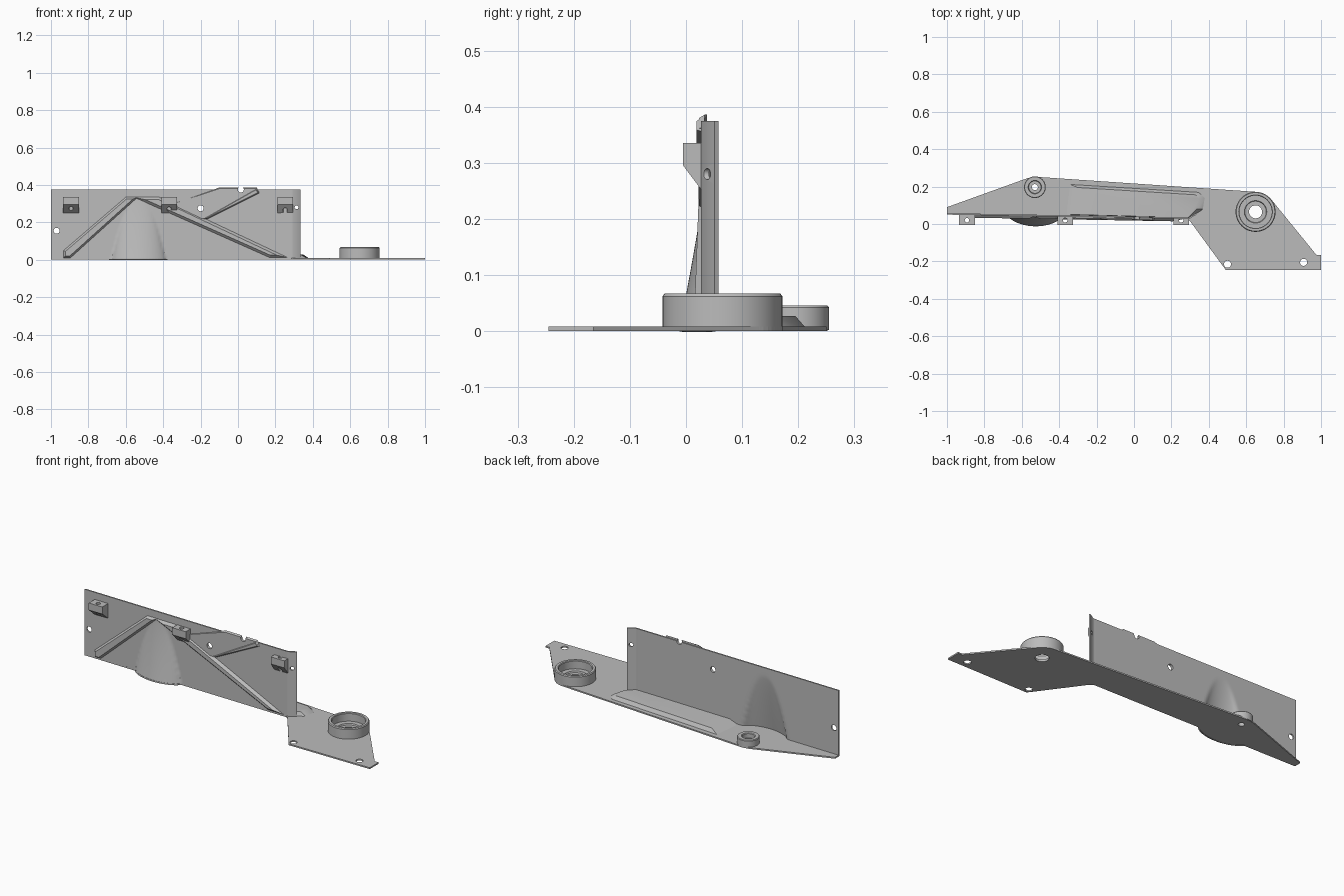
import bpy, bmesh, math
from mathutils import Vector

cube = bpy.data.objects.get("Cube")
if cube:
    bpy.data.objects.remove(cube, do_unlink=True)

COLOR = (0.5, 0.5, 0.5, 1)
metal = bpy.data.materials.new("plain_grey")
metal.use_nodes = True
metal.diffuse_color = COLOR
metal.node_tree.nodes["Principled BSDF"].inputs["Base Color"].default_value = COLOR

X_BEND, X_END, HEIGHT, SHEET = 0.295, 0.335, 0.375, 0.008
DOME_X = -0.53


def finish(name, bm):
    bmesh.ops.recalc_face_normals(bm, faces=bm.faces)
    mesh = bpy.data.meshes.new(name)
    bm.to_mesh(mesh)
    bm.free()
    mesh.materials.append(metal)
    ob = bpy.data.objects.new(name, mesh)
    bpy.context.collection.objects.link(ob)
    return ob


def apply(ob, kind, **settings):
    mod = ob.modifiers.new(kind.lower(), kind)
    for key, value in settings.items():
        setattr(mod, key, value)
    bpy.context.view_layer.objects.active = ob
    bpy.ops.object.modifier_apply(modifier=mod.name)


def smooth(ob):
    bpy.ops.object.select_all(action="DESELECT")
    ob.select_set(True)
    bpy.context.view_layer.objects.active = ob
    bpy.ops.object.shade_smooth_by_angle(angle=math.radians(35))


def loft(name, lower, upper):
    """Closed solid between two matching loops."""
    bm = bmesh.new()
    a = [bm.verts.new(p) for p in lower]
    b = [bm.verts.new(p) for p in upper]
    bm.faces.new(a)
    bm.faces.new(b)
    for i in range(len(a)):
        j = (i + 1) % len(a)
        bm.faces.new((a[i], a[j], b[j], b[i]))
    return finish(name, bm)


def hole(ob, center, radius, axis="Z", depth=0.2, sides=24):
    bm = bmesh.new()
    bmesh.ops.create_cone(bm, cap_ends=True, segments=sides, radius1=radius, radius2=radius, depth=depth)
    cutter = finish("hole_cutter", bm)
    cutter.hide_render = True
    cutter.location = center
    if axis == "Y":
        cutter.rotation_euler.x = math.pi / 2
    bpy.context.view_layer.update()
    apply(ob, "BOOLEAN", object=cutter, operation="DIFFERENCE", solver="EXACT")
    bpy.data.objects.remove(cutter, do_unlink=True)


def wall_y(x):
    if x > X_BEND:
        return 0.027 + (x - X_BEND) * 0.6
    return 0.05 - 0.0178 * (x + 1)


def dome_depth(x, z):
    t = max(0, 1 - z / 0.33)
    u = (x - DOME_X) / (0.145 * math.sqrt(t) + 1e-6)
    return 0.054 * t ** 1.2 * max(0, 1 - u * u) ** 0.7


# Upright sheet with pressed dome and angled end
bm = bmesh.new()
cols, rows = 130, 30
xs = [-1 + (X_BEND + 1) * i / cols for i in range(cols + 1)] + [X_END]
grid = [[bm.verts.new((x, wall_y(x) - dome_depth(x, HEIGHT * r / rows), HEIGHT * r / rows))
         for r in range(rows + 1)] for x in xs]
for left, right in zip(grid, grid[1:]):
    for r in range(rows):
        bm.faces.new((left[r], right[r], right[r + 1], left[r + 1]))
wall = finish("upright_wall", bm)
facing = sum(p.normal.y for p in wall.data.polygons)
apply(wall, "SOLIDIFY", thickness=SHEET, offset=-1 if facing < 0 else 1)
for x, z, r in [(-0.97, 0.155, 0.016), (-0.2, 0.275, 0.016), (0.015, 0.375, 0.016), (0.313, 0.28, 0.01)]:
    hole(wall, (x, wall_y(x), z), r, "Y", 0.08)
smooth(wall)

# Base sheet, following the foot of the wall and dome
outline = [(-1, 0.05), (-1, 0.09), (-0.57, 0.245), (-0.53, 0.252), (-0.49, 0.25)]
outline += [(0.65 + 0.107 * math.cos(a), 0.065 + 0.107 * math.sin(a))
            for a in [math.radians(85 - 6 * k) for k in range(9)]]
outline += [(0.975, -0.165), (1, -0.165), (1, -0.245), (0.49, -0.245), (0.3, 0.015), (0.285, wall_y(0.285))]
outline += [(x, wall_y(x) - dome_depth(x, 0)) for x in [DOME_X + 0.145 * math.cos(math.pi * k / 24) for k in range(25)]]
base = loft("base_plate", [(x, y, 0) for x, y in outline], [(x, y, SHEET) for x, y in outline])

# Raised step along the foot of the wall
step_low = [(-0.37, 0.05), (-0.35, 0.215), (0.35, 0.172), (0.385, 0.14), (0.375, 0.08), (0.29, 0.032)]
step_top = [(-0.31, 0.05), (-0.3, 0.195), (0.33, 0.156), (0.35, 0.135), (0.335, 0.08), (0.29, 0.034)]
step = loft("raised_step", [(x, y, 0.004) for x, y in step_low], [(x, y, 0.027) for x, y in step_top])
smooth(step)


# Round cups, turned from a profile
def cup(name, center, profile, sides=48):
    bm = bmesh.new()
    rings = [[bm.verts.new((center[0] + r * math.cos(2 * math.pi * k / sides),
                            center[1] + r * math.sin(2 * math.pi * k / sides), z)) for k in range(sides)]
             for r, z in profile]
    for n in range(len(rings)):
        a, b = rings[n], rings[(n + 1) % len(rings)]
        for k in range(sides):
            j = (k + 1) % sides
            bm.faces.new((a[k], a[j], b[j], b[k]))
    smooth(finish(name, bm))


BIG, SMALL = (0.65, 0.065), (-0.53, 0.197)
cup("large_cup", BIG, [(0.107, 0.002), (0.107, 0.062), (0.103, 0.067), (0.09, 0.067), (0.087, 0.063),
                       (0.087, 0.02), (0.06, 0.02), (0.057, 0.012), (0.035, 0.012), (0.035, 0.002)])
cup("small_cup", SMALL, [(0.058, 0.002), (0.058, 0.042), (0.055, 0.046), (0.036, 0.046), (0.033, 0.042),
                         (0.033, 0.018), (0.016, 0.018), (0.016, 0.002)])
for (x, y), r in [(BIG, 0.035), (SMALL, 0.016), ((0.5, -0.215), 0.019), ((0.907, -0.205), 0.019)]:
    hole(base, (x, y, 0), r)


# Raised pressings on the front of the wall
def pressing(name, pts, height, inset):
    mid = sum((Vector(p) for p in pts), Vector((0, 0))) / len(pts)
    top = []
    for i, p in enumerate(pts):
        p = Vector(p)
        back = (Vector(pts[i - 1]) - p).normalized()
        ahead = (Vector(pts[(i + 1) % len(pts)]) - p).normalized()
        turn = max(0.35, abs(back.cross(ahead)))
        move = (back + ahead) * inset / turn
        top.append(p + (move if move.dot(mid - p) > 0 else -move))
    return loft(name, [(x, wall_y(x) + 0.003, z) for x, z in pts],
                [(x, wall_y(x) - height, z) for x, z in top])


pressing("left_rib", [(-0.935, 0.008), (-0.935, 0.05), (-0.6, 0.337), (-0.53, 0.337), (-0.895, 0.008)], 0.014, 0.012)
pressing("right_rib", [(-0.57, 0.337), (-0.42, 0.337), (0.28, 0.008), (0.17, 0.008)], 0.014, 0.016)
panel = pressing("upper_panel", [(-0.38, 0.29), (-0.33, 0.305), (-0.1, 0.386), (0.1, 0.386), (0.115, 0.36),
                                 (-0.165, 0.215), (-0.2, 0.215)], 0.007, 0.006)
hole(panel, (-0.2, 0.03, 0.275), 0.016, "Y")
hole(panel, (0.015, 0.03, 0.375), 0.016, "Y")
pressing("panel_rib", [(-0.2, 0.215), (-0.165, 0.215), (0.115, 0.355), (0.1, 0.385)], 0.012, 0.008)

# Wedge brackets with screw holes
for name, x0 in [("left_bracket", -0.935), ("middle_bracket", -0.41), ("right_bracket", 0.21)]:
    x1 = x0 + 0.085
    back = wall_y(x0) + 0.002
    side = [(back, 0.335), (-0.005, 0.335), (-0.005, 0.295), (back, 0.248)]
    bracket = loft(name, [(x0, y, z) for y, z in side], [(x1, y, z) for y, z in side])
    hole(bracket, (x0 + 0.042, 0.02, 0.3), 0.012)
